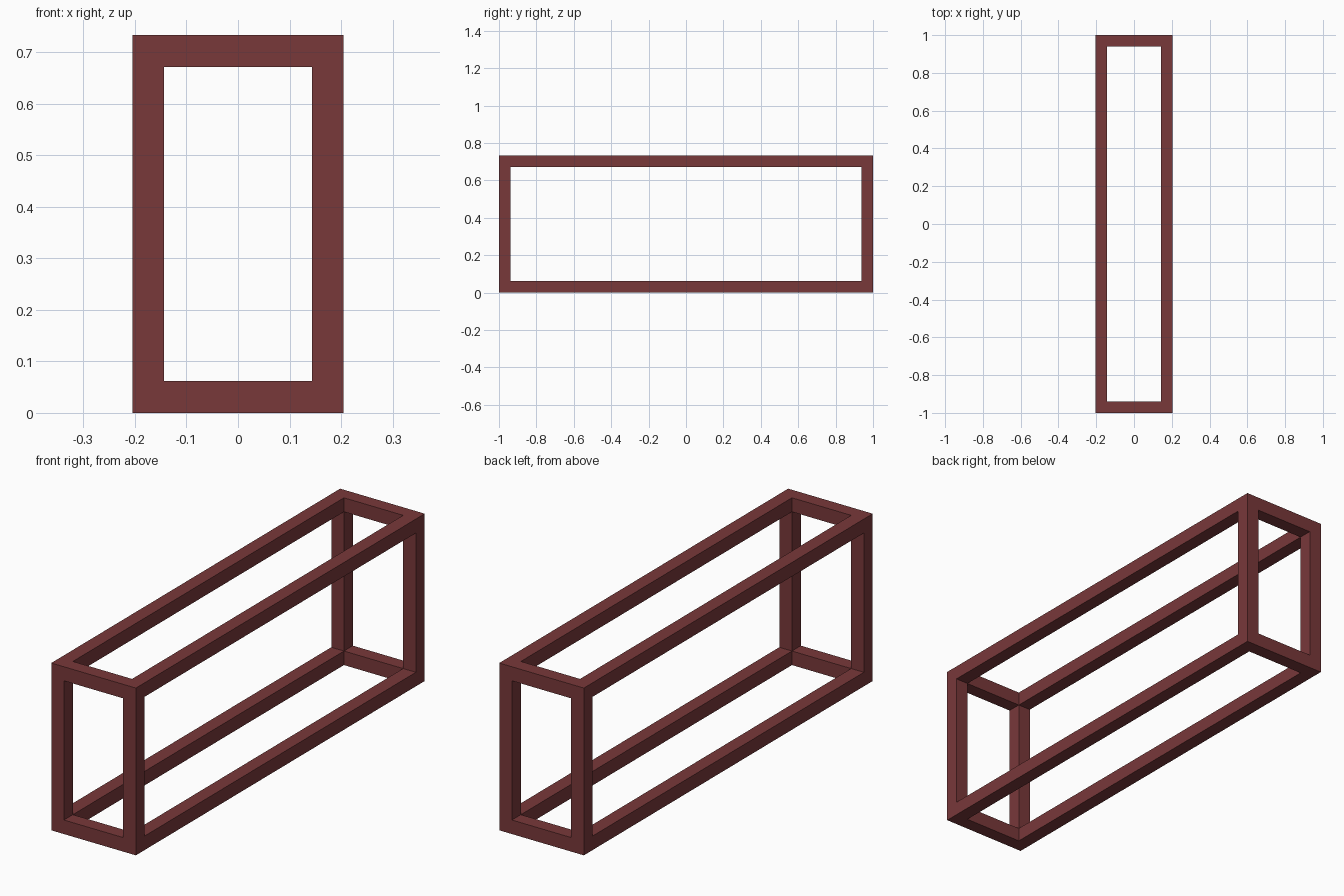
import bpy, bmesh
from itertools import product

if "Cube" in bpy.data.objects:
    bpy.data.objects.remove(bpy.data.objects["Cube"])

SIZE = (0.41, 2.0, 0.733)   # outer width, depth, height
BAR = 0.0615                # square bar thickness
LIFT = SIZE[2] / 2

# Grid lines along each axis: outer edge, inner edge, inner edge, outer edge
lines = [(-s / 2, -s / 2 + BAR, s / 2 - BAR, s / 2) for s in SIZE]


def solid(cell):
    """Bars and corners are the cells at an end of at least two axes."""
    return all(0 <= i <= 2 for i in cell) and sum(i != 1 for i in cell) >= 2


# Open box frame: one welded skin of quads around the twelve bars
bm = bmesh.new()
verts = {}


def vert(key):
    if key not in verts:
        x, y, z = (lines[a][key[a]] for a in range(3))
        verts[key] = bm.verts.new((x, y, z + LIFT))
    return verts[key]


for cell in filter(solid, product(range(3), repeat=3)):
    for axis, side in product(range(3), (0, 1)):
        neighbour = list(cell)
        neighbour[axis] += 1 if side else -1
        if solid(neighbour):
            continue
        u, v = (axis + 1) % 3, (axis + 2) % 3
        quad = []
        for du, dv in ((0, 0), (1, 0), (1, 1), (0, 1)):
            key = list(cell)
            key[axis] += side
            key[u] += du
            key[v] += dv
            quad.append(vert(tuple(key)))
        bm.faces.new(quad if side else quad[::-1])

mesh = bpy.data.meshes.new("box_frame")
bm.to_mesh(mesh)
bm.free()
frame = bpy.data.objects.new("box_frame", mesh)
bpy.context.collection.objects.link(frame)

# Dark red paint
paint = bpy.data.materials.new("dark_red_paint")
paint.diffuse_color = (0.19, 0.04, 0.042, 1)
paint.use_nodes = True
paint.node_tree.nodes["Principled BSDF"].inputs["Base Color"].default_value = paint.diffuse_color
mesh.materials.append(paint)
